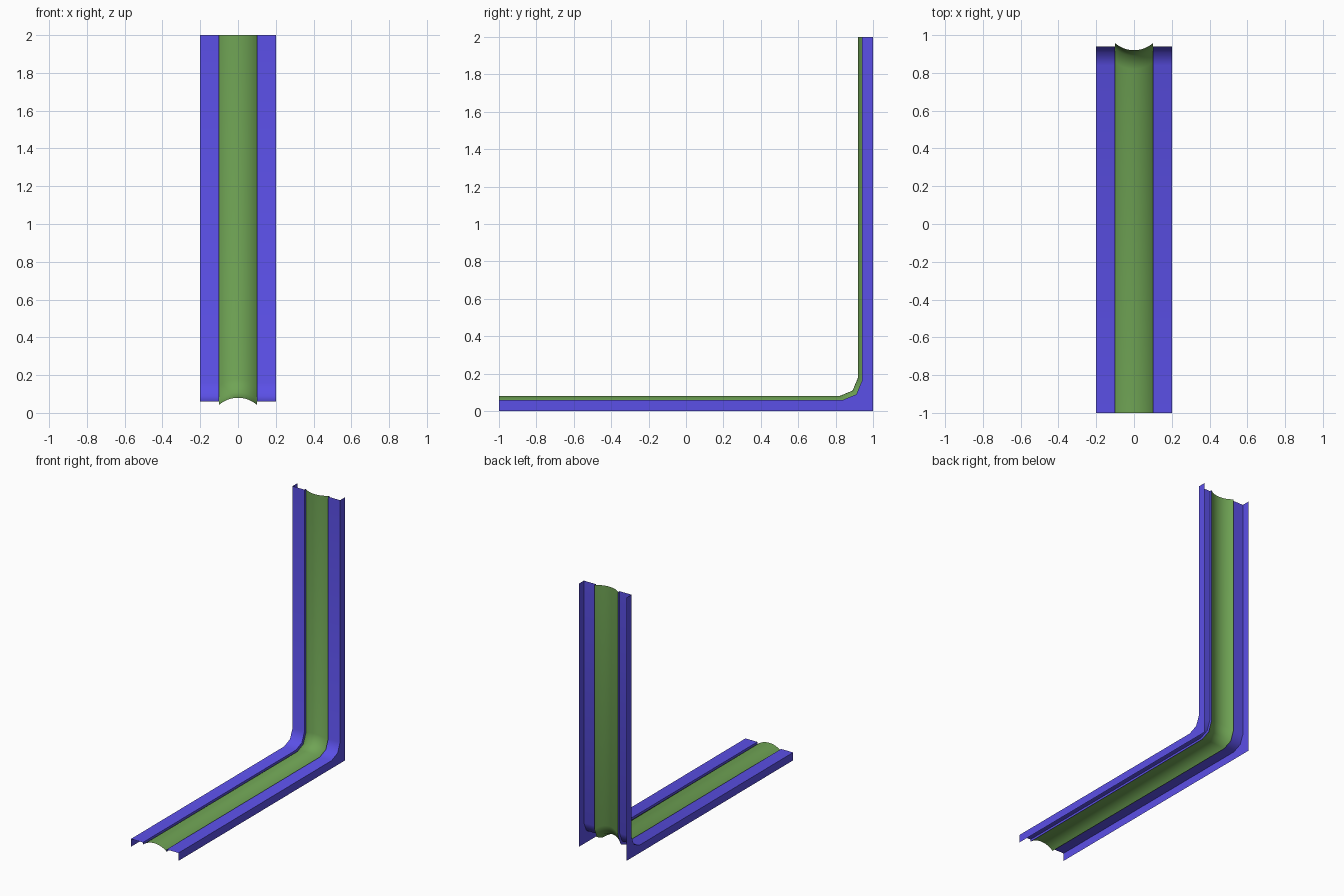
import bpy, bmesh, math

if "Cube" in bpy.data.objects:
    bpy.data.objects.remove(bpy.data.objects["Cube"])

RADIUS = 0.10   # inside corner rounding


def path(depth):
    """Side-view L path (y, z) at a given height above the outer faces."""
    r = RADIUS if depth > 0 else 0.0
    cy, cz = 1 - depth - r, depth + r
    arc = [(cy + r * math.sin(a), cz - r * math.cos(a))
           for a in (0, math.pi / 4, math.pi / 2)]
    return [(-1, depth)] + arc + [(1 - depth, 2)]


def sweep(name, profile, color):
    """Sweep an open (x, depth) profile along the L path."""
    bm = bmesh.new()
    rows = [[bm.verts.new((x, y, z)) for y, z in path(d)] for x, d in profile]
    for a, b in zip(rows, rows[1:]):
        for i in range(len(a) - 1):
            bm.faces.new((a[i], b[i], b[i + 1], a[i + 1]))
    bmesh.ops.remove_doubles(bm, verts=bm.verts, dist=1e-5)
    mesh = bpy.data.meshes.new(name)
    bm.to_mesh(mesh)
    bm.free()
    obj = bpy.data.objects.new(name, mesh)
    bpy.context.collection.objects.link(obj)
    mat = bpy.data.materials.new(name + "_color")
    mat.diffuse_color = color
    mat.use_nodes = True
    mat.node_tree.nodes["Principled BSDF"].inputs["Base Color"].default_value = mat.diffuse_color
    mesh.materials.append(mat)
    bpy.ops.object.select_all(action='DESELECT')
    obj.select_set(True)
    bpy.context.view_layer.objects.active = obj
    bpy.ops.object.shade_smooth_by_angle(angle=math.radians(50))
    return obj


# Side rails: outer skirt, flat top, short inner lip
BLUE = (0.105, 0.08, 0.80, 1)
rail = [(-0.2, 0.0), (-0.2, 0.06), (-0.1, 0.06), (-0.1, 0.043)]
sweep("left_rail", rail, BLUE)
sweep("right_rail", [(-x, d) for x, d in reversed(rail)], BLUE)

# Arched centre strip
SEGMENTS = 12
sag = 0.08 - 0.043
R = (0.1 ** 2 + sag ** 2) / (2 * sag)
half = math.asin(0.1 / R)
arch = []
for i in range(SEGMENTS + 1):
    a = half * (2 * i / SEGMENTS - 1)
    arch.append((R * math.sin(a), 0.08 - R + R * math.cos(a)))
sweep("centre_arch", arch, (0.16, 0.37, 0.09, 1))
